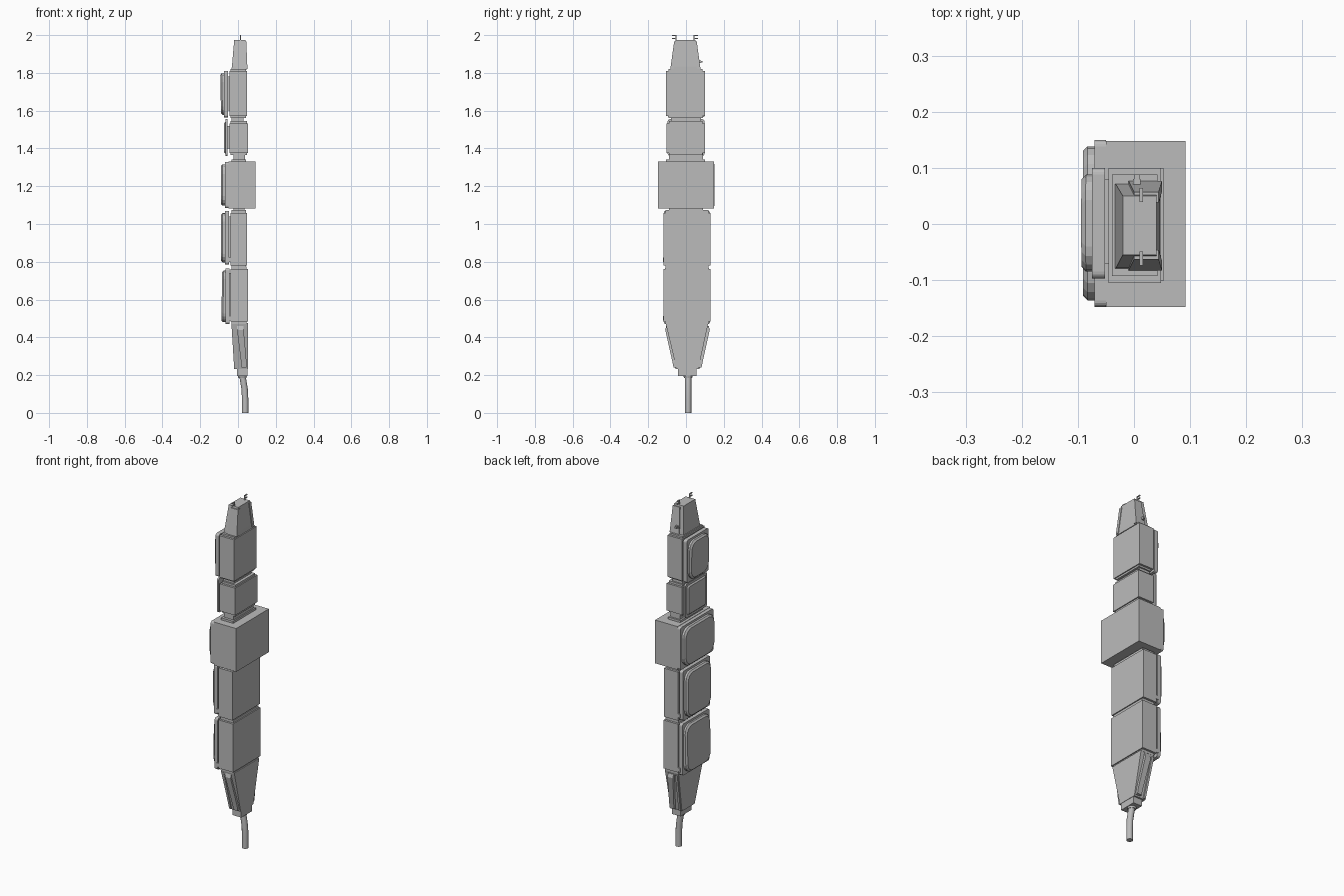
import bpy, bmesh
from math import pi, cos, sin

old = bpy.data.objects.get("Cube")
if old:
    bpy.data.objects.remove(old, do_unlink=True)

grey = bpy.data.materials.new("plain grey")
grey.use_nodes = True
grey.diffuse_color = (0.5, 0.5, 0.5, 1)
grey.node_tree.nodes["Principled BSDF"].inputs["Base Color"].default_value = (0.5, 0.5, 0.5, 1)


def loft(name, rings):
    """Solid skinned through a list of equal rings of points."""
    bm = bmesh.new()
    loops = [[bm.verts.new(p) for p in ring] for ring in rings]
    n = len(loops[0])
    for a, b in zip(loops, loops[1:]):
        for i in range(n):
            j = (i + 1) % n
            bm.faces.new((a[i], a[j], b[j], b[i]))
    bm.faces.new(loops[0])
    bm.faces.new(loops[-1])
    bmesh.ops.recalc_face_normals(bm, faces=bm.faces)
    mesh = bpy.data.meshes.new(name)
    bm.to_mesh(mesh)
    bm.free()
    mesh.materials.append(grey)
    obj = bpy.data.objects.new(name, mesh)
    bpy.context.scene.collection.objects.link(obj)
    return obj


def level(z, x0, x1, y0, y1):
    return [(x0, y0, z), (x1, y0, z), (x1, y1, z), (x0, y1, z)]


def box(name, x, y, z):
    return loft(name, [level(h, *x, *y) for h in z])


def rounded(x, y, z, r, tilt=0):
    """Rounded rectangle facing the x axis, leaning by tilt."""
    pts, mid = [], (z[0] + z[1]) / 2
    corners = [(y[1] - r, z[1] - r), (y[0] + r, z[1] - r),
               (y[0] + r, z[0] + r), (y[1] - r, z[0] + r)]
    for q, (cy, cz) in enumerate(corners):
        for k in range(5):
            a = (q + k / 4) * pi / 2
            pz = cz + r * sin(a)
            pts.append((x - tilt * (pz - mid), cy + r * cos(a), pz))
    return pts


def shrink(span, d):
    return (span[0] + d, span[1] - d)


def cover(name, x, y, z, r, pad_x, tilt=0, inset=0.012):
    """Backing plate with a raised pad whose edge is chamfered."""
    loft(name + "_plate", [rounded(x[1], y, z, 0.012), rounded(x[0], y, z, 0.012)])
    py, pz = shrink(y, inset), shrink(z, inset)
    edge = pad_x + 0.008
    loft(name + "_pad", [rounded(x[0] + 0.004, py, pz, r),
                         rounded(edge, py, pz, r, tilt),
                         rounded(pad_x, shrink(py, 0.008), shrink(pz, 0.008), r, tilt)])


def module(name, x, y, z, neck):
    """Main block with slightly narrower ends."""
    box(name + "_body", x, y, shrink(z, neck))
    box(name + "_ends", shrink(x, 0.006), shrink(y, 0.012), z)


# Stacked modules, bottom to top
module("lower_module", (-0.04, 0.052), (-0.12, 0.13), (0.47, 0.775), 0.014)
module("middle_module", (-0.04, 0.048), (-0.12, 0.13), (0.765, 1.075), 0.016)
box("large_module", (-0.05, 0.092), (-0.148, 0.148), (1.082, 1.33))
box("large_module_joint", (-0.025, 0.035), (-0.09, 0.09), (1.06, 1.09))
module("small_module", (-0.045, 0.053), (-0.102, 0.1), (1.365, 1.545), 0.012)
module("upper_module", (-0.045, 0.048), (-0.105, 0.1), (1.562, 1.82), 0.01)

# Narrow joints between modules
box("wide_flange", (-0.035, 0.043), (-0.105, 0.1), (1.328, 1.342))
box("lower_joint", (-0.025, 0.036), (-0.09, 0.09), (1.33, 1.38))
box("upper_joint", (-0.035, 0.03), (-0.08, 0.08), (1.53, 1.58))

# Covers along one side
cover("lower_cover", (-0.066, -0.046), (-0.118, 0.128), (0.47, 0.765), 0.045, -0.086, -0.02)
cover("middle_cover", (-0.07, -0.048), (-0.118, 0.128), (0.785, 1.07), 0.045, -0.09)
cover("large_cover", (-0.07, -0.05), (-0.148, 0.15), (1.085, 1.328), 0.05, -0.091)
cover("small_cover", (-0.066, -0.056), (-0.097, 0.098), (1.36, 1.555), 0.012, -0.073)
cover("upper_cover", (-0.075, -0.052), (-0.097, 0.1), (1.565, 1.81), 0.045, -0.092, 0.02)

# Standoffs and clips holding the covers
for name, y, z in (("lower", 0.11, (0.5, 0.74)), ("middle", 0.11, (0.81, 1.04)),
                   ("small", 0.08, (1.4, 1.52)), ("upper", 0.08, (1.6, 1.78))):
    box(name + "_cover_mount", (-0.058, -0.03), (-y + 0.01, y), z)
for name, z in (("lower", 0.49), ("middle", 0.8)):
    for side, y in (("front", -0.117), ("back", 0.127)):
        box(f"{name}_{side}_clip", (-0.055, -0.036), (y - 0.004, y + 0.004), (z, z + 0.022))

# Tapered foot with side rails
loft("tapered_foot", [level(0.232, -0.02, 0.052, -0.05, 0.065),
                      level(0.475, -0.035, 0.052, -0.108, 0.118)])
for side, s in (("front", -1), ("back", 1)):
    def rail(z, x0, x1, inner, outer):
        return level(z, x0, x1, 0.008 + s * inner, 0.008 + s * outer)
    loft(side + "_foot_rail", [rail(0.24, 0.018, 0.045, 0.04, 0.074),
                               rail(0.27, 0.016, 0.045, 0.04, 0.08),
                               rail(0.44, -0.005, 0.03, 0.08, 0.118),
                               rail(0.46, -0.005, 0.03, 0.08, 0.112)])
    loft(side + "_foot_edge", [rail(0.235, -0.016, -0.004, 0.04, 0.065),
                               rail(0.46, -0.03, -0.016, 0.08, 0.114)])
box("cable_collar", (-0.005, 0.05), (-0.042, 0.056), (0.195, 0.236))

# Cable
path = [(0.022, 0.24), (0.022, 0.2), (0.028, 0.17), (0.036, 0.12), (0.038, 0.06), (0.038, 0)]
cable = loft("cable", [[(x + 0.017 * cos(k * pi / 6), 0.011 + 0.017 * sin(k * pi / 6), z)
                        for k in range(12)] for x, z in path])
loft("cable_sleeve", [[(x + r * cos(k * pi / 6), 0.011 + r * sin(k * pi / 6), z)
                       for k in range(12)] for x, z, r in ((0.024, 0.185, 0.021), (0.022, 0.2, 0.026))])
for f in cable.data.polygons:
    f.use_smooth = len(f.vertices) == 4

# Tapered head with side lip, peg and hooks
loft("head", [level(1.815, -0.035, 0.046, -0.08, 0.072),
              level(1.835, -0.032, 0.046, -0.078, 0.07),
              level(1.975, -0.02, 0.04, -0.055, 0.05)])
for side, lo, hi in (("front", -0.083, -0.066), ("back", 0.058, 0.077)):
    shift = 0.02 if lo < 0 else -0.02
    loft(side + "_head_lip", [level(1.82, -0.01, 0.05, lo, hi),
                              level(1.965, 0.0, 0.044, lo + shift, hi + shift)])
box("head_peg", (-0.002, 0.012), (0.05, 0.08), (1.852, 1.866))
box("head_peg_tip", (0.0, 0.01), (0.078, 0.088), (1.854, 1.864))
for side, y, s in (("front", -0.052, -1), ("back", 0.042, 1)):
    box(side + "_hook_stem", (0.01, 0.016), (y - 0.003, y + 0.003), (1.96, 2.0))
    for i, z in enumerate((1.98, 1.995)):
        tip = y + s * 0.022
        box(f"{side}_hook_prong_{i + 1}", (0.01, 0.016), (min(y, tip), max(y, tip)), (z, z + 0.005))
